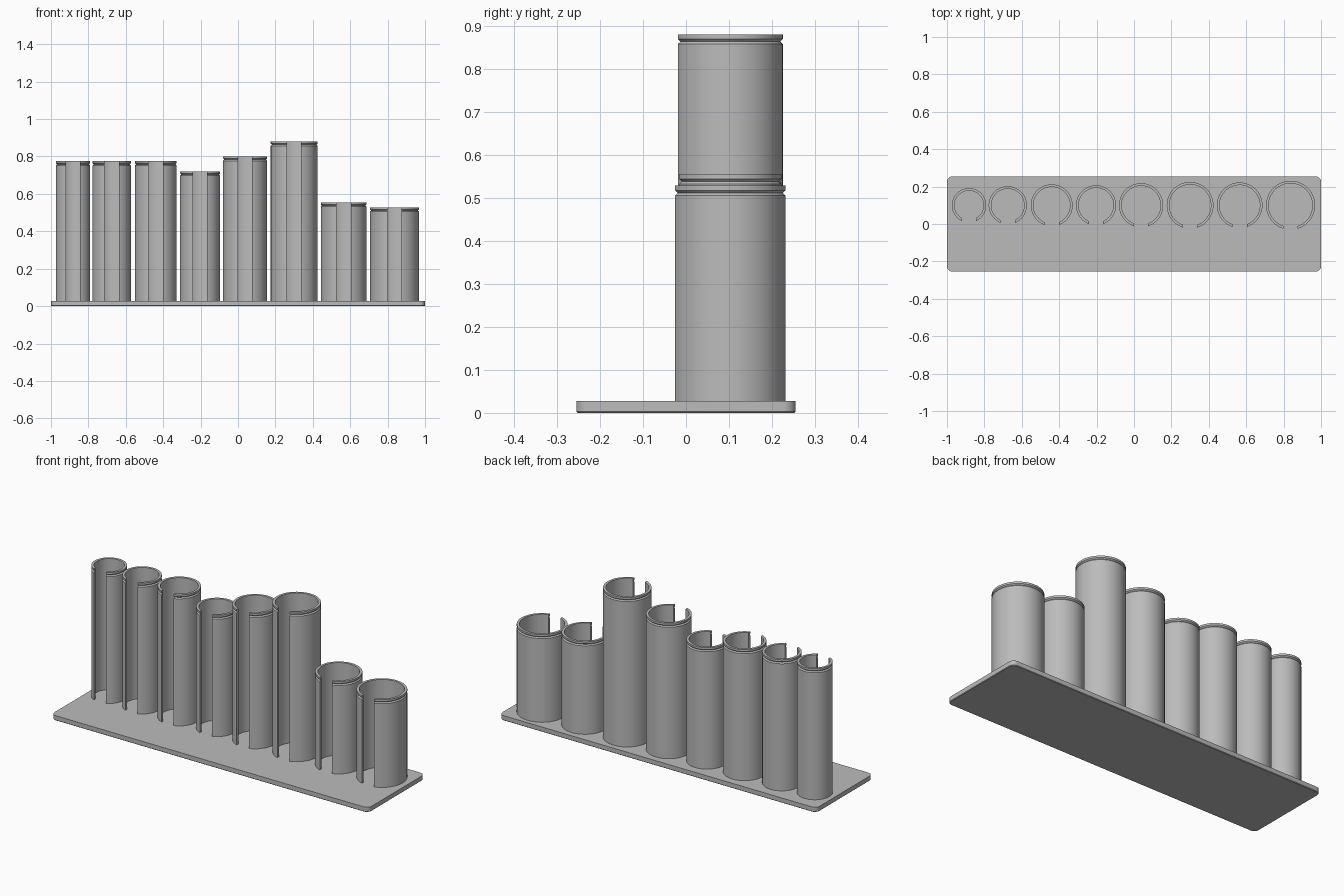
import bpy, bmesh
from math import asin, pi, sin, cos

cube = bpy.data.objects.get("Cube")
if cube:
    bpy.data.objects.remove(cube)

grey = bpy.data.materials.new("plain grey")
grey.use_nodes = True
grey.diffuse_color = (0.5, 0.5, 0.5, 1)
grey.node_tree.nodes["Principled BSDF"].inputs["Base Color"].default_value = (0.5, 0.5, 0.5, 1)

BASE_TOP = 0.028
TUBE_Y = 0.1
WALL = 0.014
SLOT_HALF = 0.038
STEPS = 72


def finish(name, bm):
    bmesh.ops.recalc_face_normals(bm, faces=bm.faces)
    mesh = bpy.data.meshes.new(name)
    bm.to_mesh(mesh)
    bm.free()
    mesh.materials.append(grey)
    obj = bpy.data.objects.new(name, mesh)
    bpy.context.collection.objects.link(obj)
    bpy.ops.object.select_all(action='DESELECT')
    obj.select_set(True)
    bpy.context.view_layer.objects.active = obj
    bpy.ops.object.shade_smooth_by_angle(angle=0.5)
    return obj


def base_plate():
    bm = bmesh.new()
    bmesh.ops.create_cube(bm, size=1)
    for v in bm.verts:
        v.co.x *= 2
        v.co.y *= 0.51
        v.co.z = (v.co.z + 0.5) * BASE_TOP
    # rounded corners, then a fine chamfer under the plate
    upright = [e for e in bm.edges if abs(e.verts[0].co.z - e.verts[1].co.z) > 0.01]
    bmesh.ops.bevel(bm, geom=upright, offset=0.03, segments=8, profile=0.5, affect='EDGES')
    under = [e for e in bm.edges if all(v.co.z < 0.001 for v in e.verts)]
    bmesh.ops.bevel(bm, geom=under, offset=0.003, segments=1, affect='EDGES')
    finish("base_plate", bm)


def slotted_tube(name, x, radius, height):
    # wall section with a V groove just below the rim
    inner = radius - WALL
    section = [(inner, 0.02), (radius, 0.02), (radius, height - 0.023),
               (radius - 0.006, height - 0.017), (radius, height - 0.011),
               (radius, height), (inner, height)]
    bm = bmesh.new()
    rings = []
    for i in range(STEPS + 1):
        ring = []
        for r, z in section:
            # a parallel-sided slot opens towards the front
            gap = asin(SLOT_HALF / r)
            a = -pi / 2 + gap + (2 * pi - 2 * gap) * i / STEPS
            ring.append(bm.verts.new((x + r * cos(a), TUBE_Y + r * sin(a), z)))
        rings.append(ring)
    n = len(section)
    for a, b in zip(rings, rings[1:]):
        for j in range(n):
            k = (j + 1) % n
            bm.faces.new((a[j], a[k], b[k], b[j]))
    bm.faces.new(rings[0])
    bm.faces.new(rings[-1])
    finish(name, bm)


base_plate()

# centre x, radius, height, from the model's right to its left
tubes = [(-0.882, 0.092, 0.775), (-0.675, 0.102, 0.775),
         (-0.44, 0.112, 0.775), (-0.203, 0.107, 0.72),
         (0.038, 0.118, 0.80), (0.3, 0.125, 0.88),
         (0.565, 0.122, 0.555), (0.837, 0.131, 0.528)]
for i, (x, r, h) in enumerate(tubes, 1):
    slotted_tube(f"coin_tube_{i}", x, r, h)
